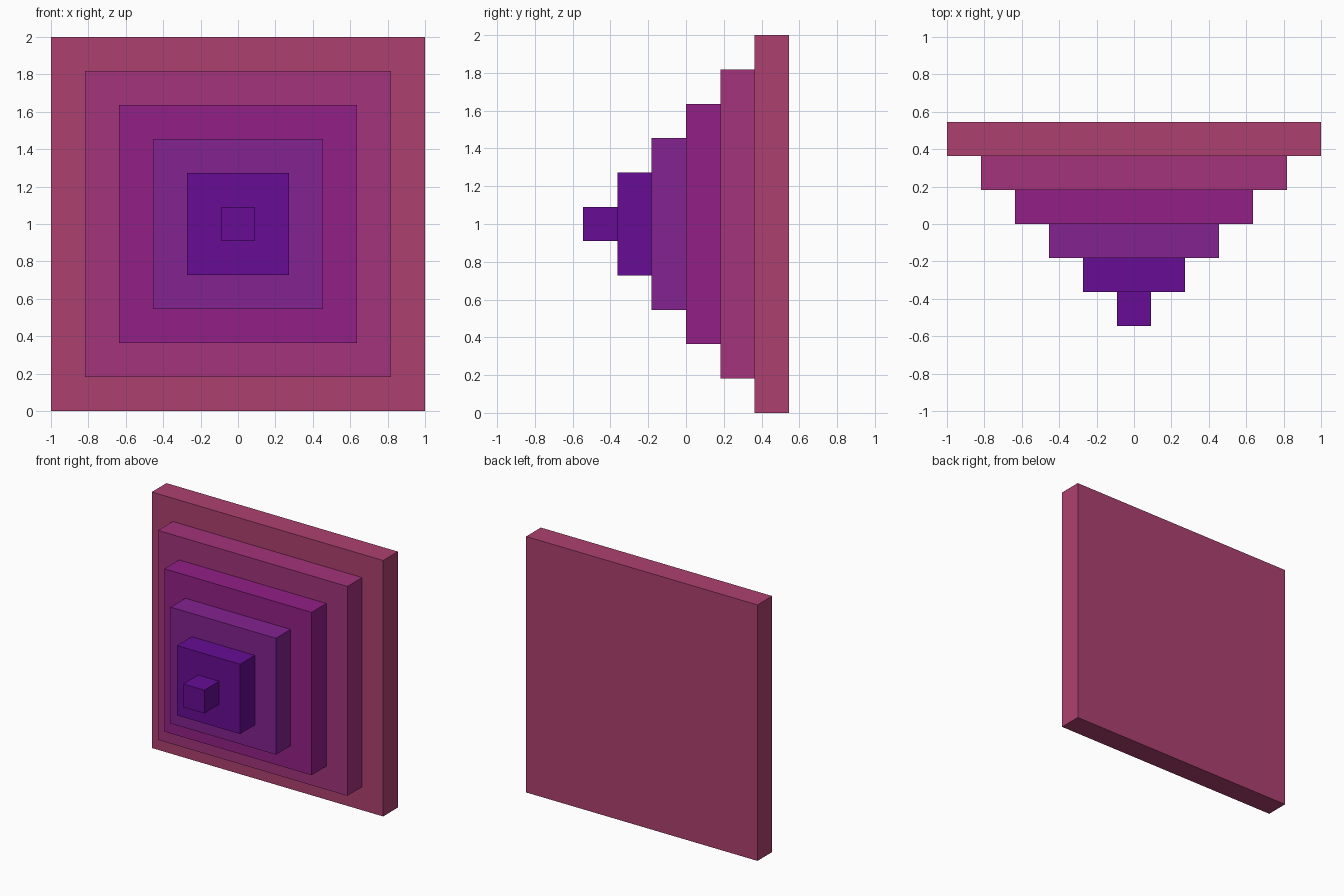
import bpy

if "Cube" in bpy.data.objects:
    bpy.data.objects.remove(bpy.data.objects["Cube"])

U = 2 / 11  # one step of the pyramid


def linear(c):
    c /= 255
    return c / 12.92 if c <= 0.04045 else ((c + 0.055) / 1.055) ** 2.4


def material(name, rgb):
    m = bpy.data.materials.new(name)
    m.diffuse_color = (*[linear(c) for c in rgb], 1)
    m.use_nodes = True
    m.node_tree.nodes["Principled BSDF"].inputs["Base Color"].default_value = m.diffuse_color
    return m


indigo = material("deep indigo", (103, 12, 148))
violet = material("violet", (131, 34, 144))
purple = material("purple", (146, 32, 134))
plum = material("plum", (163, 51, 124))
rose = material("rose", (174, 64, 112))

# Square slabs from the front tip to the back plate, each two steps wider
slabs = [("tip_block", indigo), ("second_slab", indigo), ("third_slab", violet),
         ("fourth_slab", purple), ("fifth_slab", plum), ("back_plate", rose)]
for i, (name, mat) in enumerate(slabs):
    width = (2 * i + 1) * U
    bpy.ops.mesh.primitive_cube_add(size=1, location=(0, (i - 2.5) * U, 1))
    slab = bpy.context.object
    slab.name = name
    slab.scale = (width, U, width)
    bpy.ops.object.transform_apply(location=False, rotation=False, scale=True)
    slab.data.materials.append(mat)
